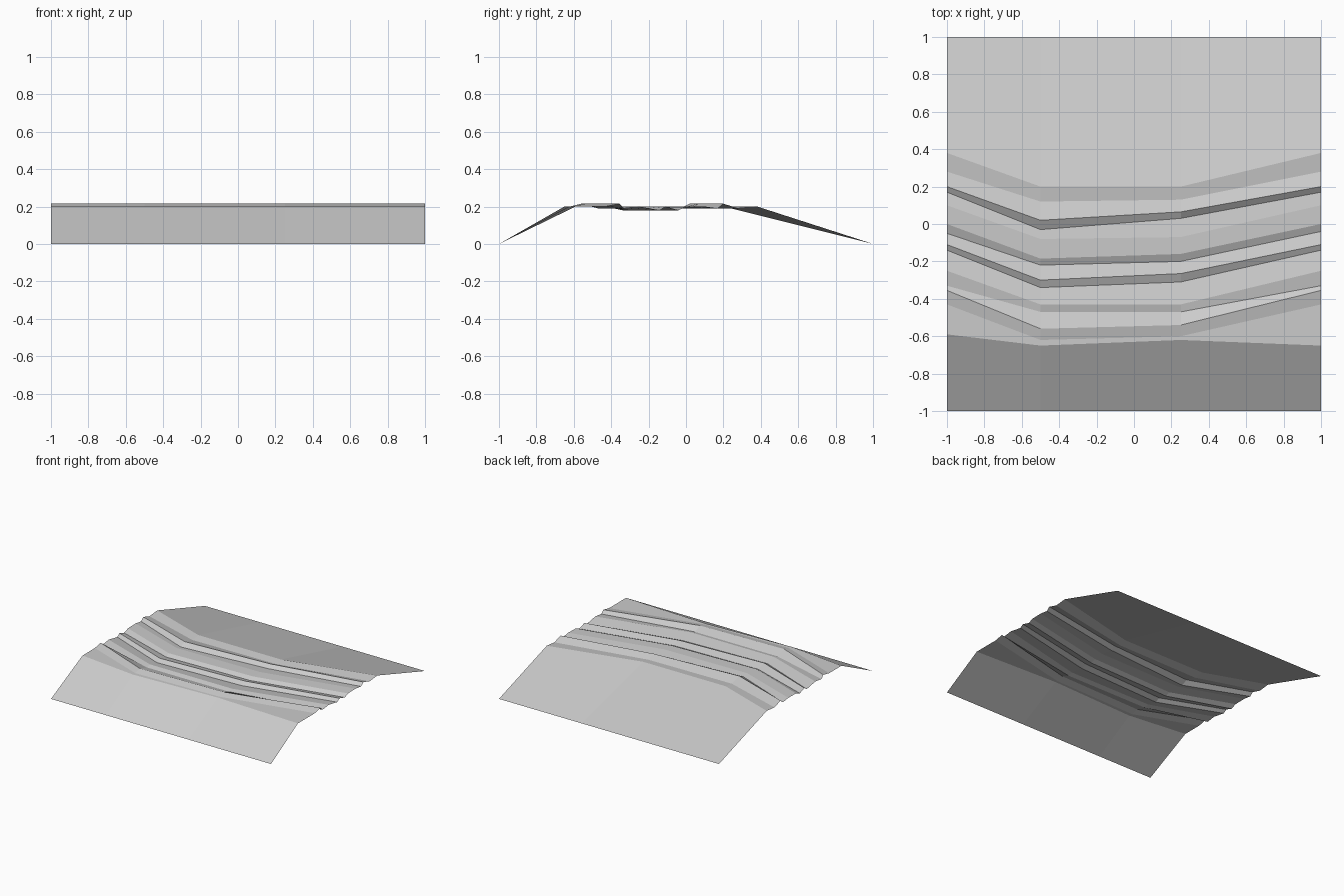
import bpy
import bmesh

default_cube = bpy.data.objects.get("Cube")
if default_cube:
    bpy.data.objects.remove(default_cube)


def make_material(name, colour):
    material = bpy.data.materials.new(name)
    material.use_nodes = True
    material.diffuse_color = colour
    material.node_tree.nodes["Principled BSDF"].inputs["Base Color"].default_value = colour
    return material


# Stations across the sheet where the creases bend
STATIONS = (-1, -0.5, 0.25, 1)

# Creases from back to front: height, then depth at each station
CREASES = (
    (0, (1, 1, 1, 1)),                       # back edge
    (0.2, (0.38, 0.2, 0.2, 0.38)),           # back shoulder
    (0.19, (0.28, 0.12, 0.13, 0.28)),        # back trough
    (0.215, (0.2, 0.02, 0.065, 0.2)),        # back ridge
    (0.19, (0.17, -0.03, 0.03, 0.17)),
    (0.2, (0.1, -0.08, -0.07, 0.1)),         # middle step
    (0.198, (0, -0.185, -0.16, 0)),
    (0.18, (-0.05, -0.22, -0.2, -0.04)),     # middle trough
    (0.2, (-0.11, -0.3, -0.265, -0.11)),     # middle ridge
    (0.18, (-0.14, -0.34, -0.31, -0.14)),
    (0.2, (-0.25, -0.43, -0.43, -0.25)),     # front step
    (0.19, (-0.33, -0.47, -0.47, -0.33)),    # front trough
    (0.215, (-0.355, -0.56, -0.54, -0.355)),  # front ridge
    (0.2, (-0.43, -0.62, -0.6, -0.43)),
    (0.2, (-0.59, -0.65, -0.62, -0.65)),     # front shoulder
    (0, (-1, -1, -1, -1)),                   # front edge
)

# Skin neighbouring creases into one open sheet facing up
bm = bmesh.new()
rows = [[bm.verts.new((x, y, height)) for x, y in zip(STATIONS, depths)]
        for height, depths in CREASES]
for back, front in zip(rows, rows[1:]):
    for i in range(len(STATIONS) - 1):
        bm.faces.new((front[i], front[i + 1], back[i + 1], back[i]))

mesh = bpy.data.meshes.new("ridged_embankment")
bm.to_mesh(mesh)
bm.free()
mesh.materials.append(make_material("light_grey", (0.6, 0.6, 0.6, 1)))
embankment = bpy.data.objects.new("ridged_embankment", mesh)
bpy.context.collection.objects.link(embankment)
